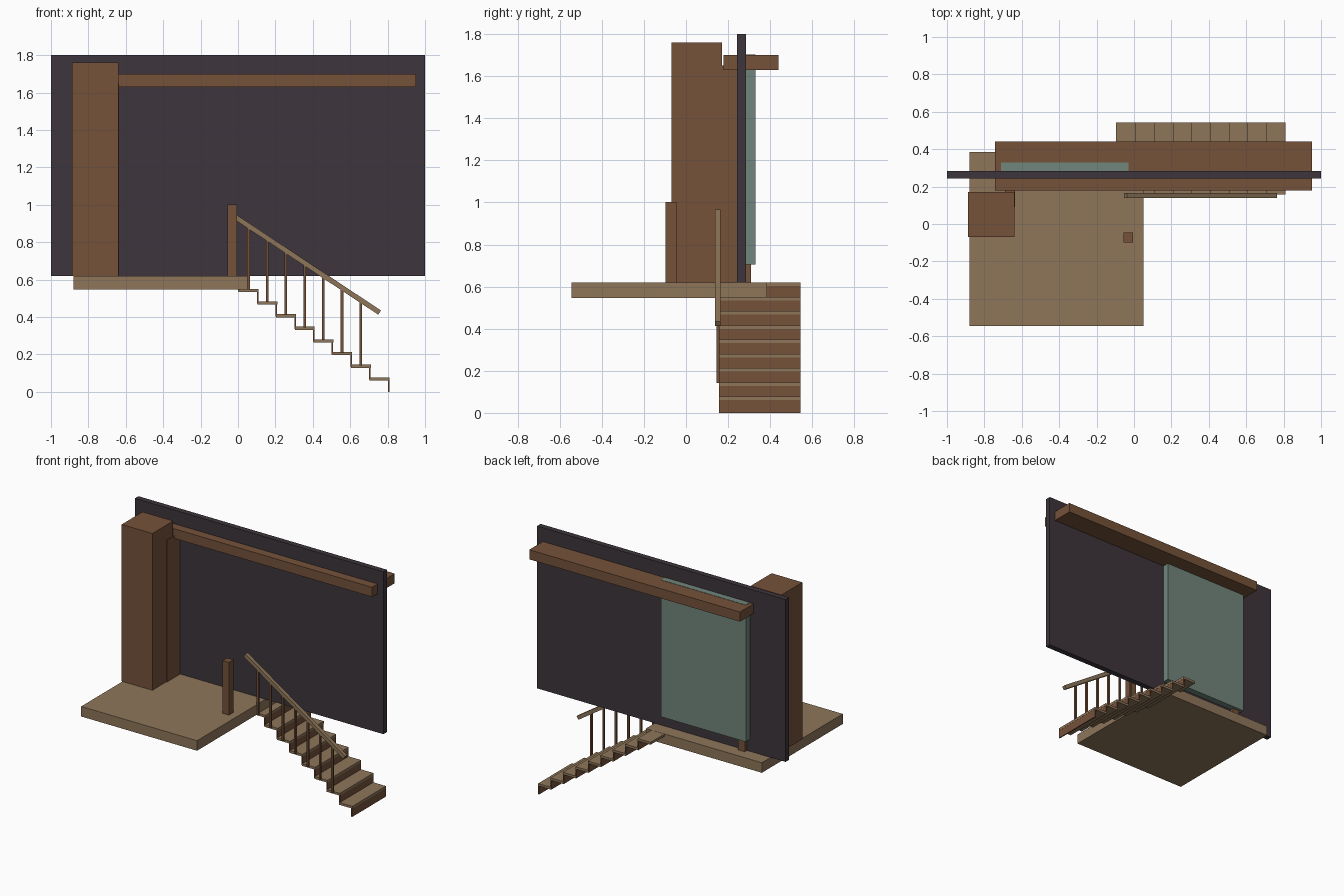
import bpy
import math
from mathutils import Matrix

if "Cube" in bpy.data.objects:
    bpy.data.objects.remove(bpy.data.objects["Cube"])


def material(name, rgb):
    m = bpy.data.materials.new(name)
    lin = [((c / 255 + 0.055) / 1.055) ** 2.4 for c in rgb]
    m.diffuse_color = (*lin, 1)
    m.use_nodes = True
    m.node_tree.nodes["Principled BSDF"].inputs["Base Color"].default_value = m.diffuse_color
    return m


TAN = material("light_wood", (142, 118, 90))
BROWN = material("brown_wood", (117, 82, 58))
DARK = material("dark_wall", (61, 53, 60))
GREEN = material("grey_green", (113, 134, 124))


def box(name, x, y, z, mat):
    """Box spanning the (min, max) pair given on each axis."""
    bpy.ops.mesh.primitive_cube_add(size=1)
    ob = bpy.context.object
    ob.name = name
    spans = (x, y, z)
    size = [b - a for a, b in spans]
    ob.data.transform(Matrix.Diagonal((*size, 1)))
    ob.location = [(a + b) / 2 for a, b in spans]
    ob.data.materials.append(mat)
    return ob


# Landing, wall and main timbers
box("landing", (-0.88, 0.052), (-0.545, 0.385), (0.547, 0.62), TAN)
box("wall", (-1, 1), (0.243, 0.284), (0.62, 1.8), DARK)
box("pillar", (-0.887, -0.64), (-0.07, 0.17), (0.62, 1.76), BROWN)
box("inner_post", (-0.69, -0.635), (0.09, 0.31), (0.62, 1.65), BROWN)
box("beam", (-0.742, 0.953), (0.179, 0.44), (1.63, 1.70), BROWN)
box("back_panel", (-0.712, -0.03), (0.284, 0.33), (0.706, 1.702), GREEN)
box("newel_post", (-0.055, -0.005), (-0.098, -0.046), (0.62, 1.003), BROWN)

# Stairs: open treads with a thin riser under each front edge
RISE = 0.0677
for i in range(9):
    front = 0.01 + 0.1 * i
    top = 0.619 - RISE * i
    box(f"tread_{i}", (front - 0.106, front), (0.157, 0.543),
        (top - 0.017, top), TAN)
    box(f"riser_{i}", (front - 0.009, front - 0.001), (0.157, 0.543),
        (max(0, top - RISE - 0.012), top - 0.017), BROWN)

# Sloping handrail
x0, z0, x1, z1 = -0.045, 0.955, 0.757, 0.424
length = math.hypot(x1 - x0, z1 - z0)
rail = box("handrail", (-length / 2, length / 2), (0.138, 0.165),
           (-0.0135, 0.0135), TAN)
rail.location.x = (x0 + x1) / 2
rail.location.z = (z0 + z1) / 2
rail.rotation_euler.y = math.atan2(z0 - z1, x1 - x0)

# Balusters from the treads up to the rail
for i in range(1, 8):
    x = 0.1 * i - 0.044
    rail_z = z0 + (x - x0) * (z1 - z0) / (x1 - x0)
    box(f"baluster_{i}", (x - 0.007, x + 0.007), (0.144, 0.158),
        (0.619 - RISE * i - 0.004, rail_z), BROWN)
